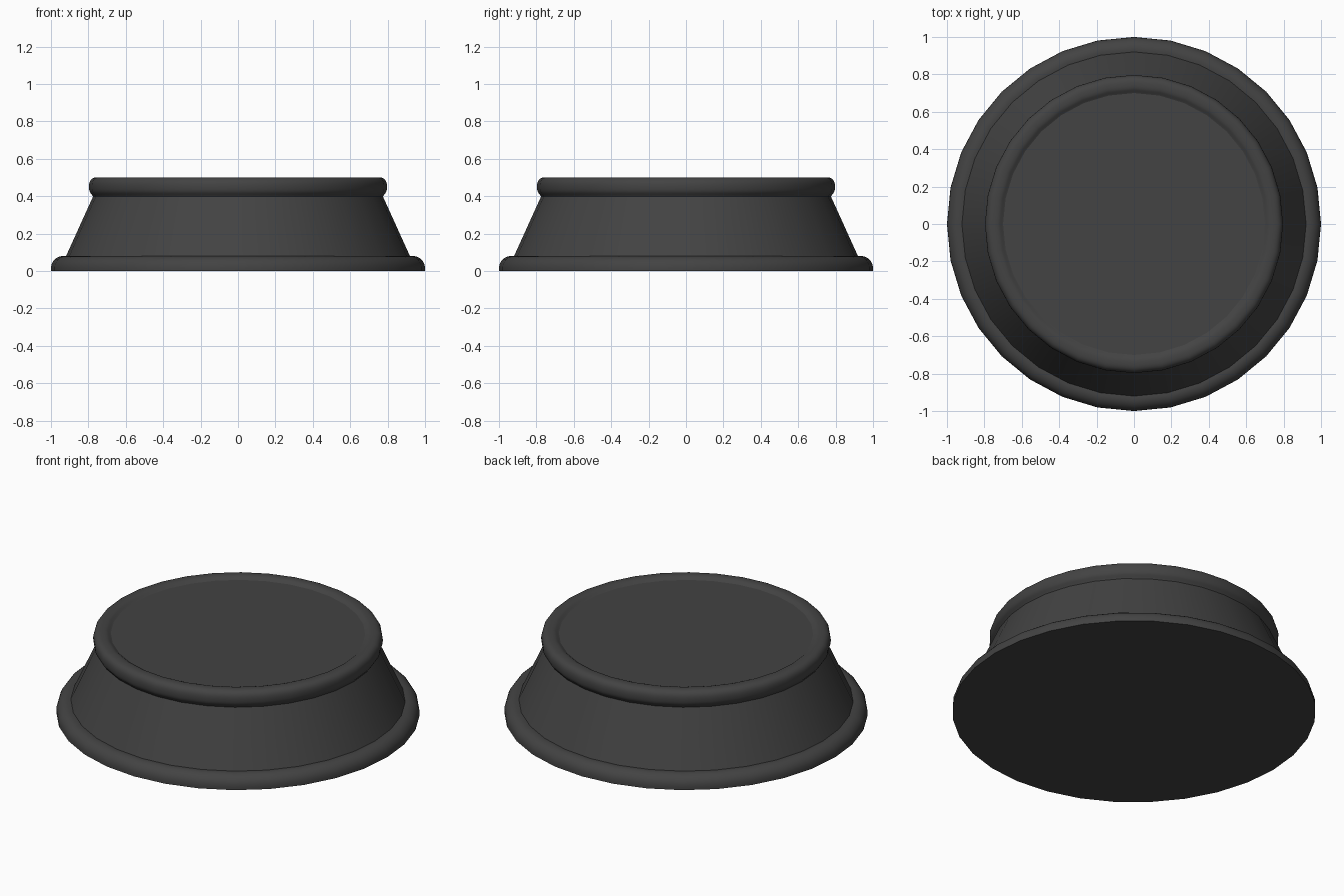
import bpy, bmesh, math

if "Cube" in bpy.data.objects:
    bpy.data.objects.remove(bpy.data.objects["Cube"])

SIDES = 32

mat = bpy.data.materials.new("charcoal")
mat.diffuse_color = (0.056, 0.056, 0.056, 1)
mat.use_nodes = True
mat.node_tree.nodes["Principled BSDF"].inputs["Base Color"].default_value = mat.diffuse_color


def lathe(name, profile, cap_first=False, cap_last=False):
    """Spin (radius, z) points, listed bottom to top on the outside."""
    bm = bmesh.new()
    rings = []
    for r, z in profile:
        rings.append([bm.verts.new((r * math.cos(2 * math.pi * i / SIDES),
                                    r * math.sin(2 * math.pi * i / SIDES), z))
                      for i in range(SIDES)])
    for a, b in zip(rings, rings[1:]):
        for i in range(SIDES):
            j = (i + 1) % SIDES
            bm.faces.new((a[i], a[j], b[j], b[i])).smooth = True
    if cap_first:
        bm.faces.new(rings[0][::-1])
    if cap_last:
        bm.faces.new(rings[-1])
    # keep the flat caps crisp
    for e in bm.edges:
        e.smooth = not any(len(f.verts) > 4 for f in e.link_faces)
    me = bpy.data.meshes.new(name)
    bm.to_mesh(me)
    bm.free()
    me.materials.append(mat)
    ob = bpy.data.objects.new(name, me)
    bpy.context.collection.objects.link(ob)
    return ob


def arc(cx, cz, rx, rz, start, end, steps, power):
    """Squarish rounded arc (superellipse), angles in degrees."""
    pts = []
    for k in range(steps + 1):
        t = math.radians(start + (end - start) * k / steps)
        c, s = math.cos(t), math.sin(t)
        pts.append((cx + rx * math.copysign(abs(c) ** (2 / power), c),
                    cz + rz * math.copysign(abs(s) ** (2 / power), s)))
    return pts


# base flange with rounded upper edge and flat underside
lathe("base_flange", [(1.0, 0.0)] + arc(0.935, 0.015, 0.065, 0.065, 0, 90, 6, 2)
      + [(0.92, 0.078)], cap_first=True)

# sloping body
lathe("tapered_body", [(0.92, 0.078), (0.775, 0.398)])

# rolled rim around the top, with the flat lid inside it
lathe("top_rim", [(0.775, 0.398)] + arc(0.747, 0.45, 0.05, 0.051, -50, 135, 14, 2.5)
      + [(0.70, 0.484)], cap_last=True)
